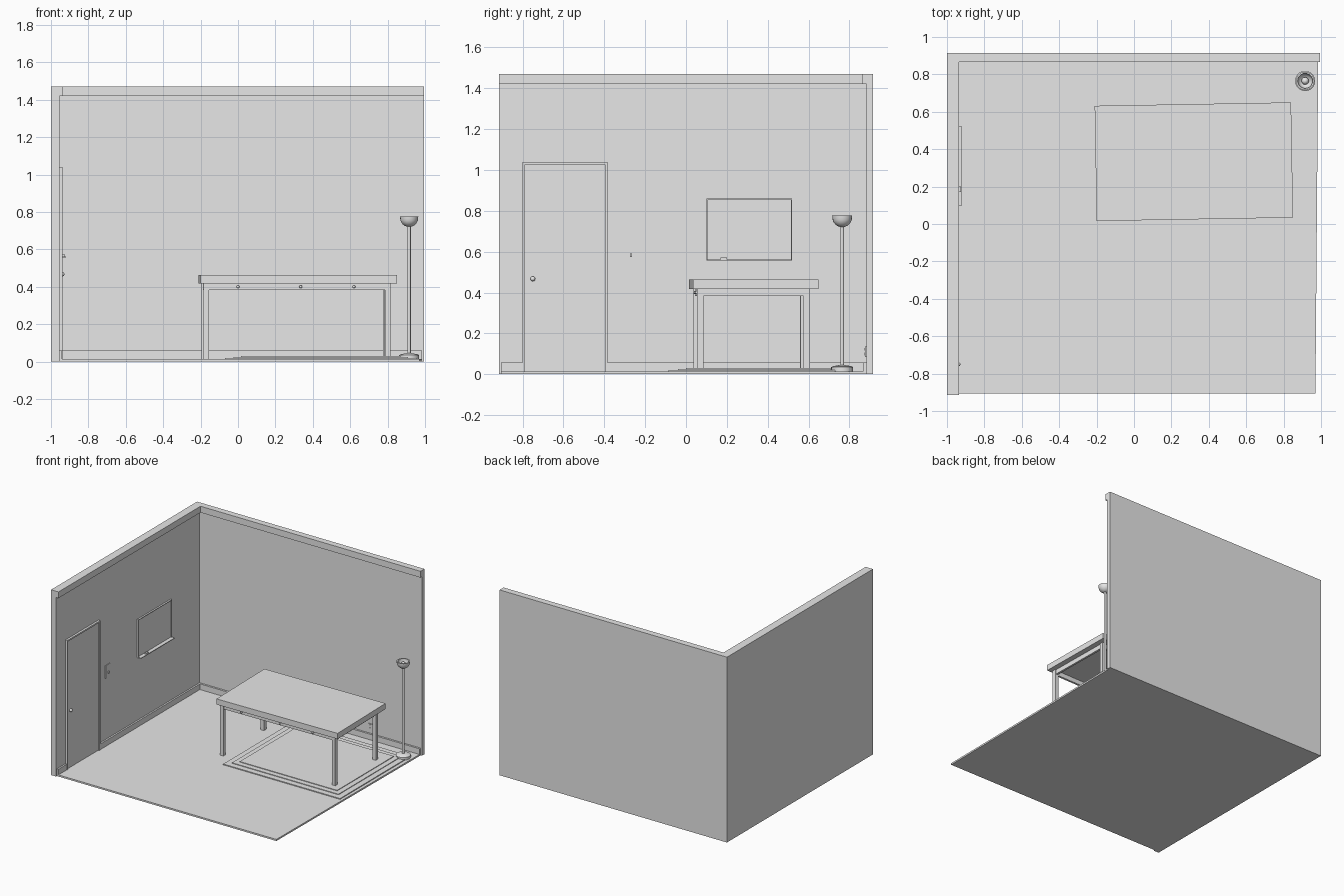
import bpy, bmesh, math
from mathutils import Matrix, Vector

cube = bpy.data.objects.get("Cube")
if cube:
    bpy.data.objects.remove(cube, do_unlink=True)

# One plain grey for the whole room
GREY = (0.8, 0.8, 0.8, 1)
mat = bpy.data.materials.new("plain grey")
mat.use_nodes = True
mat.diffuse_color = GREY
mat.node_tree.nodes["Principled BSDF"].inputs["Base Color"].default_value = GREY


def finish(name, bm, smooth=False):
    bmesh.ops.recalc_face_normals(bm, faces=bm.faces[:])
    mesh = bpy.data.meshes.new(name)
    bm.to_mesh(mesh)
    bm.free()
    mesh.materials.append(mat)
    obj = bpy.data.objects.new(name, mesh)
    bpy.context.collection.objects.link(obj)
    if smooth:
        bpy.ops.object.select_all(action='DESELECT')
        obj.select_set(True)
        bpy.context.view_layer.objects.active = obj
        bpy.ops.object.shade_smooth_by_angle(angle=math.radians(35))
    return obj


def box(name, x, y, z, matrix=None):
    """Box from three (low, high) ranges."""
    bm = bmesh.new()
    bmesh.ops.create_cube(bm, size=1)
    for v in bm.verts:
        v.co = Vector([(lo + hi) / 2 + c * (hi - lo) for c, (lo, hi) in zip(v.co, (x, y, z))])
    if matrix:
        bm.transform(matrix)
    return finish(name, bm)


def lathe(name, profile, place, steps=20):
    """Revolve (radius, height) points about z, then move into place."""
    bm = bmesh.new()
    verts = [bm.verts.new((r, 0, z)) for r, z in profile]
    edges = [bm.edges.new(pair) for pair in zip(verts, verts[1:])]
    bmesh.ops.spin(bm, geom=verts + edges, axis=(0, 0, 1), cent=(0, 0, 0),
                   angle=math.tau, steps=steps)
    bmesh.ops.remove_doubles(bm, verts=bm.verts[:], dist=0.0003)
    bm.transform(place)
    return finish(name, bm, True)


def ball(name, centre, radius, matrix=None):
    bm = bmesh.new()
    bmesh.ops.create_uvsphere(bm, u_segments=12, v_segments=8, radius=radius)
    bm.transform(Matrix.Translation(centre))
    if matrix:
        bm.transform(matrix)
    return finish(name, bm, True)


# Floor, its right edge slightly out of square
bm = bmesh.new()
face = bm.faces.new([bm.verts.new((x, y, 0)) for x, y in
                     ((-1, -0.905), (0.97, -0.905), (0.985, 0.915), (-1, 0.915))])
lift = bmesh.ops.extrude_face_region(bm, geom=[face])["geom"]
bmesh.ops.translate(bm, vec=(0, 0, 0.013), verts=[v for v in lift if isinstance(v, bmesh.types.BMVert)])
finish("floor", bm)

# Walls and trim
TOP, WX, WY = 1.47, -0.955, 0.883
box("left_wall", (-1, WX), (-0.915, 0.915), (0, TOP))
box("back_wall", (WX, 0.995), (WY, 0.915), (0, TOP))
box("left_crown", (WX, -0.935), (-0.915, WY), (1.42, TOP))
box("back_crown", (-0.935, 0.995), (0.865, WY), (1.42, TOP))
for part, y0, y1 in (("front", -0.905, -0.8), ("rear", -0.385, WY)):
    box("left_baseboard_" + part, (WX, -0.942), (y0, y1), (0.01, 0.058))
box("back_baseboard", (-0.942, 0.985), (0.868, WY), (0.01, 0.058))

# Door with its frame and knob
box("door", (WX, -0.948), (-0.79, -0.395), (0.012, 1.028))
for side, y0 in (("front", -0.8), ("rear", -0.397)):
    box("door_frame_" + side, (WX, -0.938), (y0, y0 + 0.012), (0.012, 1.04))
box("door_frame_top", (WX, -0.938), (-0.8, -0.385), (1.028, 1.04))
ball("door_knob", (-0.94, -0.75, 0.467), 0.012)

# Light switch and wall outlet
box("switch_plate", (WX, -0.95), (-0.3, -0.24), (0.545, 0.645))
box("switch_toggle", (-0.95, -0.94), (-0.275, -0.265), (0.575, 0.592))
box("outlet_plate", (0.53, 0.565), (0.877, WY), (0.085, 0.135))
for z in (0.098, 0.122):
    box("outlet_socket", (0.54, 0.555), (0.873, 0.877), (z - 0.007, z + 0.007))

# Wall board with a rim, tray and eraser
box("board_panel", (WX, -0.95), (0.1, 0.52), (0.56, 0.86))
for y0 in (0.1, 0.514):
    box("board_rim_side", (WX, -0.942), (y0, y0 + 0.006), (0.56, 0.86))
box("board_rim_top", (WX, -0.942), (0.1, 0.52), (0.854, 0.86))
box("board_tray", (WX, -0.92), (0.1, 0.52), (0.556, 0.562))
box("board_eraser", (-0.938, -0.924), (0.17, 0.2), (0.562, 0.572))

# Rug in three low tiers
for inset, height in ((0, 0.02), (0.045, 0.025), (0.085, 0.03)):
    box("rug_tier", (-0.07 + inset, 0.955 - inset), (-0.085 + inset, 0.795 - inset), (0.013, height))

# Table, turned slightly
turn = Matrix.Translation((0.32, 0.333, 0)) @ Matrix.Rotation(math.radians(1), 4, 'Z')
box("table_top", (-0.525, 0.525), (-0.308, 0.308), (0.418, 0.463), turn)
for cx in (-0.495, 0.475):
    for cy in (-0.272, 0.25):
        box("table_leg", (cx - 0.015, cx + 0.015), (cy - 0.015, cy + 0.015), (0.013, 0.418), turn)
    box("table_apron_side", (cx - 0.008, cx + 0.008), (-0.272, 0.25), (0.382, 0.418), turn)
for cy in (-0.272, 0.25):
    box("table_apron_long", (-0.495, 0.475), (cy - 0.008, cy + 0.008), (0.382, 0.418), turn)
for kx in (-0.325, 0.01, 0.295):
    ball("drawer_knob", (kx, -0.286, 0.4), 0.008, turn)

# Floor lamp
lamp = Matrix.Translation((0.915, 0.765, 0))
lathe("lamp_base", [(0, 0.013), (0.054, 0.013), (0.054, 0.034), (0.045, 0.039),
                    (0.018, 0.044), (0, 0.046)], lamp)
lathe("lamp_pole", [(0, 0.03), (0.009, 0.03), (0.009, 0.73), (0, 0.73)], lamp, 12)
arc = [math.radians(a) for a in range(0, 91, 15)]
outer = [(0.048 * math.sin(a), 0.767 - 0.047 * math.cos(a)) for a in arc]
inner = [(0.04 * math.sin(a), 0.767 - 0.039 * math.cos(a)) for a in reversed(arc)]
lathe("lamp_bowl", outer + [(0.049, 0.776), (0.04, 0.776)] + inner, lamp)
ball("lamp_bulb", (0.915, 0.765, 0.748), 0.02)
